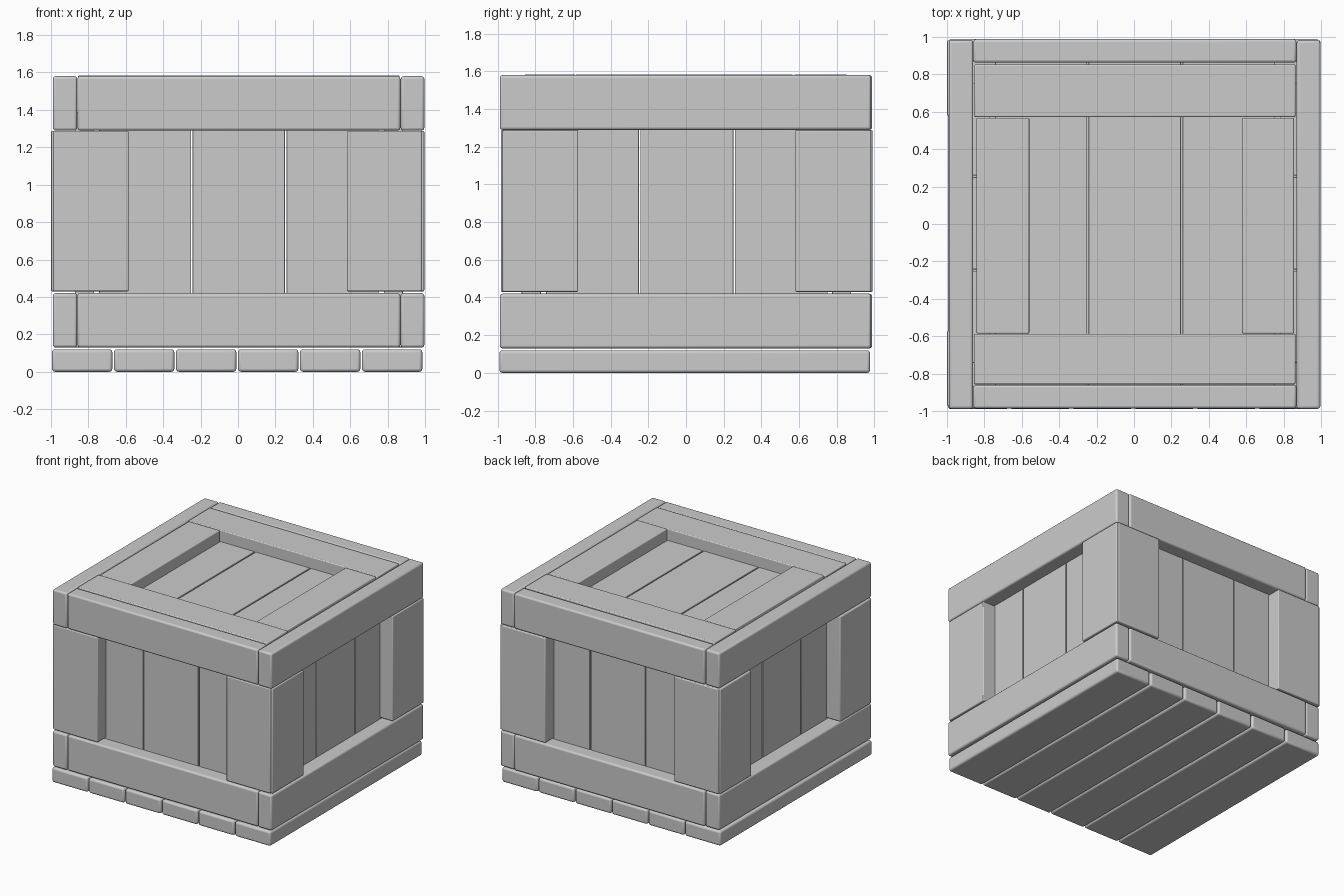
import bpy

if "Cube" in bpy.data.objects:
    bpy.data.objects.remove(bpy.data.objects["Cube"])


def board(name, x, y, z, bevel=0.012):
    """Rounded plank filling the given (min, max) ranges."""
    bpy.ops.mesh.primitive_cube_add(size=1)
    ob = bpy.context.object
    ob.name = name
    ob.location = [(a + b) / 2 for a, b in (x, y, z)]
    ob.scale = [b - a for a, b in (x, y, z)]
    bpy.ops.object.transform_apply(location=False, rotation=False, scale=True)
    mod = ob.modifiers.new("rounded_edges", 'BEVEL')
    mod.width = bevel
    mod.segments = 3
    bpy.ops.object.shade_smooth_by_angle()
    return ob


# Floor planks
for i in range(6):
    x = -0.995 + i * 0.3315
    board("floor_plank", (x, x + 0.323), (-0.99, 0.977), (0, 0.12), 0.016)

# Lower and upper rail frames
for level, z in (("lower", (0.13, 0.42)), ("upper", (1.29, 1.58))):
    board(level + "_left_rail", (-0.99, -0.86), (-0.988, 0.982), z, 0.014)
    board(level + "_right_rail", (0.87, 0.996), (-0.988, 0.982), z, 0.014)
    board(level + "_front_rail", (-0.858, 0.868), (-0.986, -0.86), z, 0.014)
    board(level + "_back_rail", (-0.858, 0.868), (0.863, 0.988), z, 0.014)

# Corner boards, two at each vertical edge
post_z = (0.43, 1.288)
for face, y in (("front", (-0.982, -0.865)), ("back", (0.87, 0.99))):
    board(face + "_left_corner_board", (-0.987, -0.585), y, post_z, 0.007)
    board(face + "_right_corner_board", (0.582, 0.982), y, post_z, 0.007)
for face, x in (("left", (-0.999, -0.87)), ("right", (0.875, 0.996))):
    board(face + "_front_corner_board", x, (-0.973, -0.572), post_z, 0.007)
    board(face + "_back_corner_board", x, (0.58, 0.982), post_z, 0.007)

# Recessed wall planks and lid planks, three to a side
for i in range(3):
    a = -0.743 + i * 0.501
    span = (a, a + 0.493)
    wall_z = (0.13, 1.39)
    board("front_wall_plank", span, (-0.872, -0.77), wall_z, 0.004)
    board("back_wall_plank", span, (0.775, 0.876), wall_z, 0.004)
    board("left_wall_plank", (-0.872, -0.77), span, wall_z, 0.004)
    board("right_wall_plank", (0.78, 0.882), span, wall_z, 0.004)
    board("lid_plank", span, (-0.75, 0.75), (1.39, 1.49), 0.004)

# Lid frame
lid_z = (1.48, 1.584)
board("lid_front_board", (-0.855, 0.863), (-0.857, -0.587), lid_z, 0.007)
board("lid_back_board", (-0.853, 0.863), (0.572, 0.853), lid_z, 0.007)
board("lid_left_board", (-0.842, -0.56), (-0.586, 0.567), lid_z, 0.007)
board("lid_right_board", (0.578, 0.855), (-0.586, 0.567), lid_z, 0.007)
